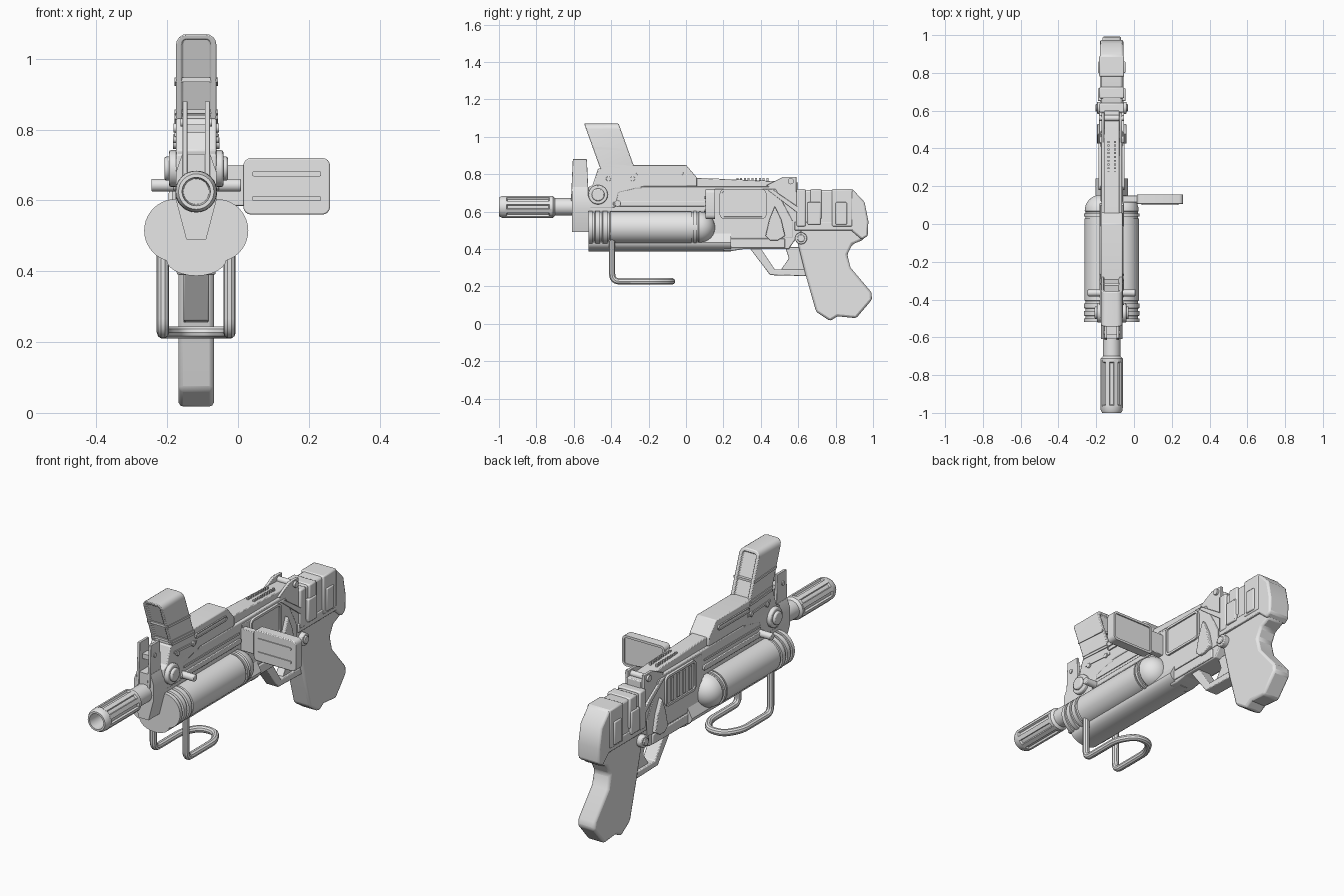
import bpy, bmesh, math
from mathutils import Vector

if "Cube" in bpy.data.objects:
    bpy.data.objects.remove(bpy.data.objects["Cube"])

CX = -0.118  # centre line of the body
grey = bpy.data.materials.new("plain grey")
grey.diffuse_color = (0.8, 0.8, 0.8, 1)
grey.use_nodes = True
grey.node_tree.nodes["Principled BSDF"].inputs["Base Color"].default_value = grey.diffuse_color


def finish(ob, bevel=0.0, angle=35):
    ob.data.materials.append(grey)
    bpy.ops.object.select_all(action='DESELECT')
    bpy.context.view_layer.objects.active = ob
    ob.select_set(True)
    bpy.ops.object.shade_smooth_by_angle(angle=math.radians(angle))
    if bevel:
        m = ob.modifiers.new("bevel", 'BEVEL')
        m.width, m.segments, m.limit_method = bevel, 2, 'ANGLE'
        m.angle_limit = math.radians(40)
    return ob


def prism(name, pts, fa, fb, bevel=0.0, inset=None):
    """Prism between two mapped copies of a profile; inset = (border, depth) on both ends."""
    bm = bmesh.new()
    a = [bm.verts.new(fa(*p)) for p in pts]
    b = [bm.verts.new(fb(*p)) for p in pts]
    caps = [bm.faces.new(a), bm.faces.new(b[::-1])]
    n = len(pts)
    for i in range(n):
        bm.faces.new((a[i], b[i], b[(i + 1) % n], a[(i + 1) % n]))
    bmesh.ops.recalc_face_normals(bm, faces=bm.faces)
    if inset:
        bm.normal_update()
        bmesh.ops.inset_individual(bm, faces=caps, thickness=inset[0])
        bmesh.ops.inset_individual(bm, faces=caps, thickness=0.0005, depth=inset[1])
    me = bpy.data.meshes.new(name)
    bm.to_mesh(me)
    bm.free()
    ob = bpy.data.objects.new(name, me)
    bpy.context.collection.objects.link(ob)
    return finish(ob, bevel)


def side(name, pts, half, bevel=0.0, inset=None, x=CX):
    """Side (y, z) profile given thickness across x."""
    return prism(name, pts, lambda y, z: (x - half, y, z), lambda y, z: (x + half, y, z), bevel, inset)


def front(name, pts, y0, y1, bevel=0.0, inset=None):
    """Front (x, z) profile run along y."""
    return prism(name, pts, lambda x, z: (x, y0, z), lambda x, z: (x, y1, z), bevel, inset)


def rect(a0, a1, b0, b1, r=0.0, seg=4):
    if not r:
        return [(a0, b0), (a1, b0), (a1, b1), (a0, b1)]
    out = []
    for k, (a, b) in enumerate([(a1 - r, b1 - r), (a0 + r, b1 - r), (a0 + r, b0 + r), (a1 - r, b0 + r)]):
        for i in range(seg + 1):
            t = (k + i / seg) * math.pi / 2
            out.append((a + r * math.cos(t), b + r * math.sin(t)))
    return out


def circle(y, z, r, n=24):
    return [(y + r * math.cos(2 * math.pi * i / n), z + r * math.sin(2 * math.pi * i / n)) for i in range(n)]


def lathe(name, prof, x, z, seg=32):
    """Turn a (y, radius) profile around an axis along y."""
    bm = bmesh.new()
    vs = [bm.verts.new((x, y, z + r)) for y, r in prof]
    es = [bm.edges.new(e) for e in zip(vs, vs[1:])]
    bmesh.ops.spin(bm, geom=vs + es, cent=(x, 0, z), axis=(0, 1, 0), angle=2 * math.pi, steps=seg)
    bmesh.ops.remove_doubles(bm, verts=bm.verts, dist=1e-5)
    bmesh.ops.recalc_face_normals(bm, faces=bm.faces)
    me = bpy.data.meshes.new(name)
    bm.to_mesh(me)
    bm.free()
    ob = bpy.data.objects.new(name, me)
    bpy.context.collection.objects.link(ob)
    return finish(ob)


def tube(name, pts, r, fillet):
    """Round tube along a path with rounded corners."""
    pts = [Vector(p) for p in pts]
    path = [pts[0]]
    for p, q, s in zip(pts, pts[1:], pts[2:]):
        a, b = q + (p - q).normalized() * fillet, q + (s - q).normalized() * fillet
        path += [a.lerp(q, t / 6).lerp(q.lerp(b, t / 6), t / 6) for t in range(7)]
    path.append(pts[-1])
    cu = bpy.data.curves.new(name, 'CURVE')
    cu.dimensions, cu.bevel_depth, cu.bevel_resolution, cu.use_fill_caps = '3D', r, 3, True
    sp = cu.splines.new('POLY')
    sp.points.add(len(path) - 1)
    for p, v in zip(sp.points, path):
        p.co = (*v, 1)
    ob = bpy.data.objects.new(name, cu)
    bpy.context.collection.objects.link(ob)
    bpy.ops.object.select_all(action='DESELECT')
    bpy.context.view_layer.objects.active = ob
    ob.select_set(True)
    bpy.ops.object.convert(target='MESH')
    finish(bpy.context.object)


# Barrel and fluted muzzle
lathe("muzzle", [(-.9, 0), (-.9, .036), (-1, .04), (-1, .05), (-.985, .058), (-.96, .059), (-.955, .05), (-.735, .05),
                 (-.73, .059), (-.712, .059), (-.70, .047), (-.55, .047), (-.55, 0)], CX, .625)
for i in range(8):
    a = (i + .5) * math.pi / 4
    u, v = Vector((math.cos(a), 0, math.sin(a))), Vector((-math.sin(a), 0, math.cos(a)))
    o = Vector((CX, 0, .625))
    put = lambda y: (lambda s, d: o + u * d + v * s + Vector((0, y, 0)))
    prism("muzzle_flute", rect(-.011, .011, .045, .059), put(-.965), put(-.72))

# Front sight: base block, two prongs, cross piece
front("front_sight_base", [(CX + s * w, z) for s, w, z in
      [(-1, .028, .49), (1, .028, .49), (1, .057, .6), (1, .057, .68), (1, .04, .73),
       (-1, .04, .73), (-1, .057, .68), (-1, .057, .6)]], -.61, -.51)
for s in (-1, 1):
    side("front_sight_prong", [(-.615, .66), (-.52, .66), (-.53, .88), (-.605, .88)], .007, .002, x=CX + s * .032)
    side("front_sight_pin", circle(-.575, .82, .011, 12), .004, x=CX + s * .040)
front("front_sight_bridge", rect(CX - .03, CX + .03, .79, .815), -.585, -.54)

# Receiver
side("receiver", [(-.525, .6), (.1, .6), (.1, .4), (.55, .4), (.62, .5), (.6, .70), (.56, .735), (-.46, .735),
                  (-.525, .70)], .055, .005)
side("receiver_spine", [(.0, .70), (.6, .70), (.6, .755), (.42, .765), (.07, .78), (.0, .78)], .042, .004)
side("magazine_well", [(-.525, .62), (-.38, .62), (-.36, .7), (-.22, .735), (.06, .735), (.06, .78), (0, .85),
                       (-.28, .85), (-.47, .83), (-.5, .74), (-.525, .73)], .057, .005)
side("cover_strip", rect(-.27, -.01, .792, .818, .012), .064, inset=(.004, -.004))
side("side_rail", rect(-.39, .11, .628, .655, .012), .064, .003)
side("side_groove_bar", rect(-.36, .1, .675, .685), .059)
side("lower_ledge", rect(.1, .53, .405, .455), .063, .004)
side("receiver_rear_plate", [(.12, .46), (.57, .46), (.57, .55), (.48, .72), (.12, .72)], .059, .003)
side("port_frame", rect(.18, .43, .56, .72, .025), .069, inset=(.012, -.007))
for i in range(4):
    side("port_rib", rect(.215 + i * .05, .235 + i * .05, .58, .70), .004, x=CX - .064)
side("diagonal_brace", [(.43, .72), (.46, .72), (.6, .625), (.6, .59)], .066, .003)
side("lever", [(.475, .63), (.51, .555), (.53, .47), (.49, .445), (.45, .445), (.425, .47), (.445, .555)], .078, .004)

# Top details: vent studs and rear sight
for s in (-1, 1):
    for i in range(9):
        y = .27 + i * .02
        front("vent_stud", rect(CX + s * .018 - .005, CX + s * .018 + .005, .755, .779), y, y + .01)
    side("rear_sight_ear", [(.43, .74), (.52, .785), (.59, .785), (.59, .70), (.5, .70)], .008, .002, x=CX + s * .047)
side("rear_sight_pin", circle(.56, .762, .016, 16), .066)

# Pivot bosses, cross rod and small pins
side("pivot_boss", circle(-.47, .69, .052), .077, .006)
side("pivot_cap", circle(-.47, .69, .034), .09, .006)
side("cross_rod", circle(-.365, .643, .018, 20), .127, .004)
for y in (-.415, -.285):
    side("well_pin", circle(y, .775, .013, 14), .065, .002)
side("grip_boss", circle(.615, .457, .032), .078, .004)
side("grip_boss_cap", circle(.615, .457, .02), .085, .003)

# Tilted magazine with recessed ends and side bands
lean = lambda z: -.545 + (1.07 - z) * .36
prism("magazine", [p for p in rect(CX - .057, CX + .057, .70, 1.07, .03)],
      lambda x, z: (x, lean(z), z), lambda x, z: (x, lean(z) + .185, z), .004, (.017, -.012))
for z0, z1 in ((.935, .845), (.83, .78)):
    for z in (z0, z1):
        side("magazine_band", [(lean(z), z), (lean(z) + .185, z - .012), (lean(z) + .185, z), (lean(z), z + .012)], .061)

# Twin tanks with rings and domed rear ends
dome = [(.07 + .085 * math.sin(t * math.pi / 16), .085 * math.cos(t * math.pi / 16)) for t in range(9)]
rings = [(-.52, 0), (-.52, .084)]
for a, b in ((-.52, -.5), (-.485, -.46), (-.445, -.42)):
    rings += [(a, .089), (b, .089), (b, .08), (b + .012, .08)]
rings += [(-.405, .086), (.03, .086), (.03, .08), (.04, .08), (.04, .088), (.055, .088), (.055, .08), (.063, .08)]
for s in (-1, 1):
    lathe("tank", rings + dome[:-1] + [(.155, 0)], CX + s * .058, .515, 40)

# Keel under the tanks
keel = [(CX + .085 * math.cos(t * math.pi / 12), .435 - .048 * math.sin(t * math.pi / 12)) for t in range(13)]
front("keel", keel + [(CX - .05, .5), (CX + .05, .5)], -.52, .24)
side("keel_tail", [(.2, .46), (.2, .39), (.25, .39), (.34, .405), (.34, .46)], .055, .006)

# Wire foregrip
L, R = CX - .094, CX + .094
tube("foregrip_wire", [(L, -.395, .46), (L, -.395, .227), (L, -.16, .227), (L + .05, -.075, .227),
                       (R - .05, -.075, .227), (R, -.16, .227), (R, -.395, .227), (R, -.395, .46)], .0175, .04)

# Side paddle: plate with recessed back, ribs, and arm
front("paddle", rect(.015, .26, .56, .72, .022), .105, .15, .004)
front("paddle_rim", rect(.015, .26, .56, .72, .022), .14, .156, inset=(.012, -.01))
for z in (.605, .675):
    front("paddle_rib", rect(.04, .235, z - .007, z + .007, .005), .1, .11)
front("paddle_arm", rect(CX, .03, .585, .70), .115, .15, .003)

# Trigger guard and trigger
side("trigger_guard", [(.34, .405), (.45, .26), (.65, .255), (.65, .29), (.475, .29), (.395, .41)], .036, .004)
side("trigger", [(.53, .41), (.55, .35), (.505, .285), (.64, .285), (.64, .41)], .022, .003)

# Pistol grip
side("grip", [(.57, .53), (.6, .42), (.64, .26), (.695, .065), (.77, .015), (.81, .04), (.91, .03), (.995, .13),
              (.99, .17), (.88, .30), (.862, .37), (.89, .425), (.95, .45), (.95, .53)], .05, .012)

# Rear housing with raised bands
side("rear_housing", [(.59, .5), (.97, .5), (.96, .57), (.95, .65), (.89, .715), (.65, .715), (.59, .70)], .056, .01)
side("rear_cap", [(.87, .51), (.94, .45), (.972, .47), (.975, .55), (.955, .65), (.89, .72), (.87, .72)], .062, .01)
side("housing_base", rect(.58, .9, .5, .545), .062, .004)
for y0, y1, z0 in ((.59, .64, .52), (.665, .725, .56), (.78, .89, .52)):
    side("housing_band", rect(y0, y1, z0, .72), .066, .007)
for y0, y1 in ((.65, .72), (.8, .86)):
    side("housing_pad", rect(y0, y1, .53, .65), .073, .005)
